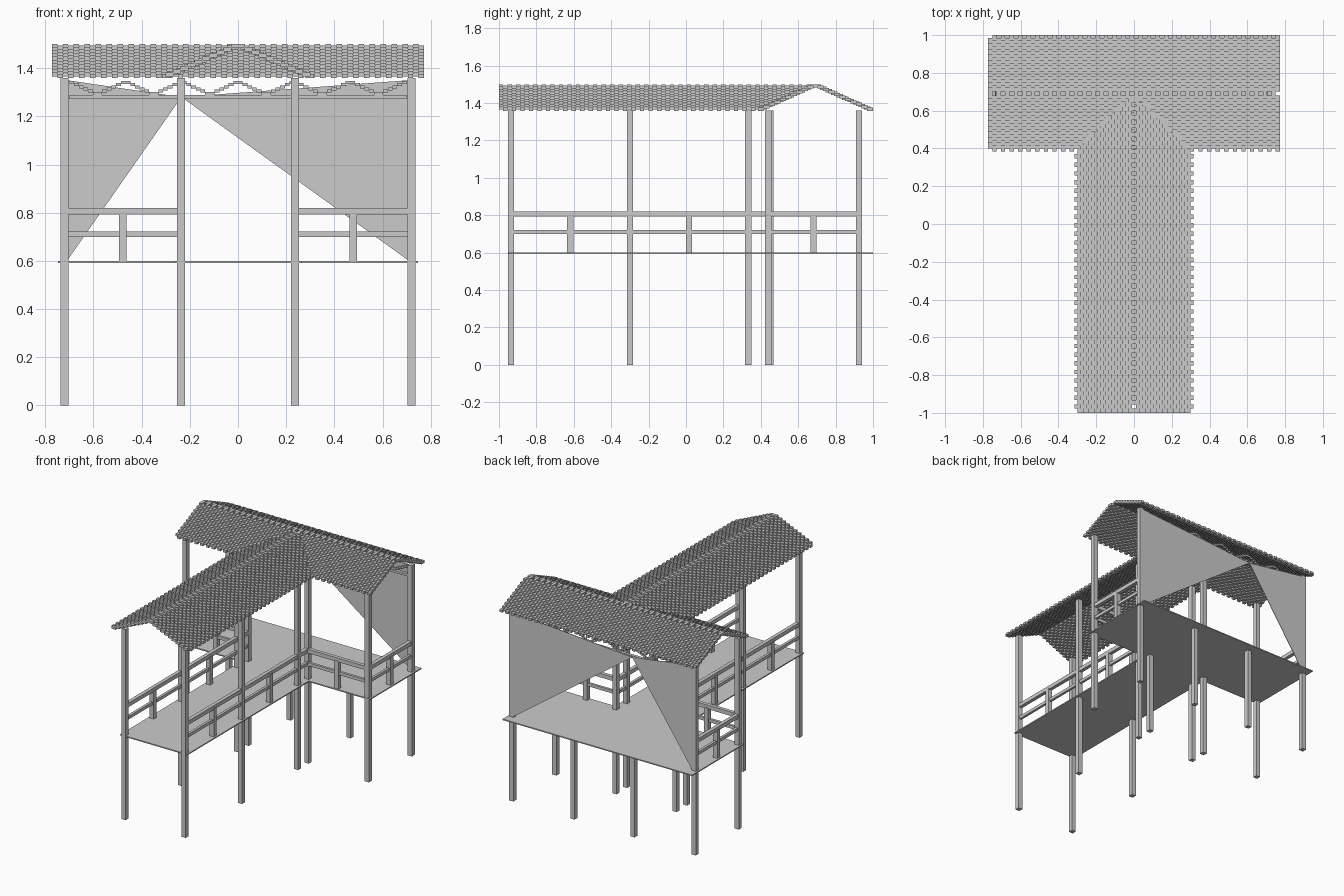
import bpy, bmesh
from mathutils import Vector, Matrix

if "Cube" in bpy.data.objects:
    bpy.data.objects.remove(bpy.data.objects["Cube"])

GREY = (0.6, 0.6, 0.6, 1)
mat = bpy.data.materials.new("plain grey")
mat.use_nodes = True
mat.diffuse_color = GREY
mat.node_tree.nodes["Principled BSDF"].inputs["Base Color"].default_value = GREY


def finish(name, bm):
    mesh = bpy.data.meshes.new(name)
    bm.to_mesh(mesh)
    bm.free()
    mesh.materials.append(mat)
    obj = bpy.data.objects.new(name, mesh)
    bpy.context.collection.objects.link(obj)
    return obj


def add_box(bm, lo, hi):
    lo, hi = Vector(lo), Vector(hi)
    m = Matrix.Translation((lo + hi) / 2) @ Matrix.Diagonal((*(hi - lo), 1))
    bmesh.ops.create_cube(bm, size=1, matrix=m)


def boxes(name, parts):
    bm = bmesh.new()
    for lo, hi in parts:
        add_box(bm, lo, hi)
    return finish(name, bm)


def prism(name, outline, axis, depth):
    # flat outline pushed along an axis
    bm = bmesh.new()
    face = bm.faces.new([bm.verts.new(p) for p in outline])
    out = bmesh.ops.extrude_face_region(bm, geom=[face])
    moved = [v for v in out["geom"] if isinstance(v, bmesh.types.BMVert)]
    bmesh.ops.translate(bm, verts=moved, vec=Vector(axis) * depth)
    bmesh.ops.recalc_face_normals(bm, faces=bm.faces)
    return finish(name, bm)


POST, FLOOR, EAVE, RIDGE = 0.033, 0.6, 1.35, 1.5
SIDE, INNER = 0.72, 0.237          # post lines across x
FRONT, BACK = 0.44, 0.925          # post lines of the cross wing


def post(x, y, top=EAVE + 0.01):
    h = POST / 2
    return (x - h, y - h, 0), (x + h, y + h, top)


# floor deck, T shaped
half = [(0.265, -0.95), (0.265, 0.42), (0.748, 0.42), (0.748, 1.0)]
outline = half + [(-x, y) for x, y in reversed(half)]
prism("floor_deck", [(x, y, FLOOR - 0.008) for x, y in outline], (0, 0, 1), 0.008)

# posts
for s, side in ((1, "left"), (-1, "right")):
    boxes(f"walkway_posts_{side}",
          [post(s * INNER, y) for y in (-0.935, -0.3, 0.333)])
    boxes(f"wing_posts_{side}",
          [post(s * SIDE, FRONT), post(s * INNER, FRONT + 0.012), post(s * SIDE, BACK)])
    boxes(f"back_stilts_{side}", [post(s * INNER, BACK, FLOOR - 0.004)])


# railings: two rails between ends, with short balusters
def railing(name, a, b, balusters):
    a, b = Vector(a), Vector(b)
    across = Vector((abs((b - a).y), abs((b - a).x))).normalized()
    parts = []
    for z0, z1, w in ((0.792, 0.82, 0.013), (0.7, 0.722, 0.009)):
        lo = Vector((min(a.x, b.x), min(a.y, b.y))) - across * w
        hi = Vector((max(a.x, b.x), max(a.y, b.y))) + across * w
        parts.append(((*lo, z0), (*hi, z1)))
    for t in balusters:
        p, r = a.lerp(b, t), POST / 2
        parts.append(((p.x - r, p.y - r, FLOOR), (p.x + r, p.y + r, 0.8)))
    boxes(name, parts)


for s, side in ((1, "left"), (-1, "right")):
    railing(f"walkway_railing_{side}", (s * INNER, -0.935), (s * INNER, FRONT), (0.23, 0.692))
    railing(f"front_railing_{side}", (s * INNER, FRONT), (s * SIDE, FRONT), (0.5,))
    railing(f"side_railing_{side}", (s * SIDE, FRONT), (s * SIDE, BACK), (0.5,))

# back screen: two triangular panels meeting at a point
PEAK = (-0.235, 0.938, 1.28)
for s, side in ((1, "left"), (-1, "right")):
    x = s * (SIDE - 0.01)
    prism(f"back_panel_{side}", [(x, 0.938, FLOOR), (x, 0.938, EAVE), PEAK], (0, 1, 0), 0.004)

# tie beam and stepped zigzag trim above the back opening
boxes("back_beam", [((-0.7, 0.915, 1.272), (0.7, 0.936, 1.288))])
trim, steps, cells = [], 6, 6
w = 1.4 / (cells * 2 * steps)
for i in range(cells * 2 * steps):
    k = i % (2 * steps)
    k = k if k < steps else 2 * steps - 1 - k
    top, x = EAVE - 0.003 - k * 0.009, -0.7 + i * w
    trim.append(((x, 0.92, top - 0.013), (x + w, 0.93, top)))
boxes("back_trim", trim)


# roofs: columns of stepped tiles, every second column shifted half a row
def tiled_roof(name, start, end, run, rows, place, limit=None):
    cols = round((end - start) / 0.0227)
    w = (end - start) / cols
    step, rise = run / (rows + 0.5), (RIDGE - EAVE - 0.012) / (rows + 0.5)
    bm = bmesh.new()
    for c in range(cols):
        u = start + c * w
        for r in range(rows):
            k = r + 0.5 * (c % 2)
            d, z = k * step, RIDGE - k * rise
            if limit and u + w > limit(d):
                continue
            for s in (1, -1):
                p = place(u, s * max(d - 0.004, 0), z - 0.017)
                q = place(u + w, s * (d + step), z)
                lo = [min(i, j) for i, j in zip(p, q)]
                hi = [max(i, j) for i, j in zip(p, q)]
                add_box(bm, lo, hi)
    return finish(name, bm)


RIDGE_Y = 0.692
tiled_roof("wing_roof", -0.773, 0.773, 0.308, 10,
           lambda u, v, z: (u, RIDGE_Y + v, z))
tiled_roof("walkway_roof", -1.0, 0.69, 0.315, 10,
           lambda u, v, z: (v, u, z), limit=lambda d: RIDGE_Y - d + 0.005)
